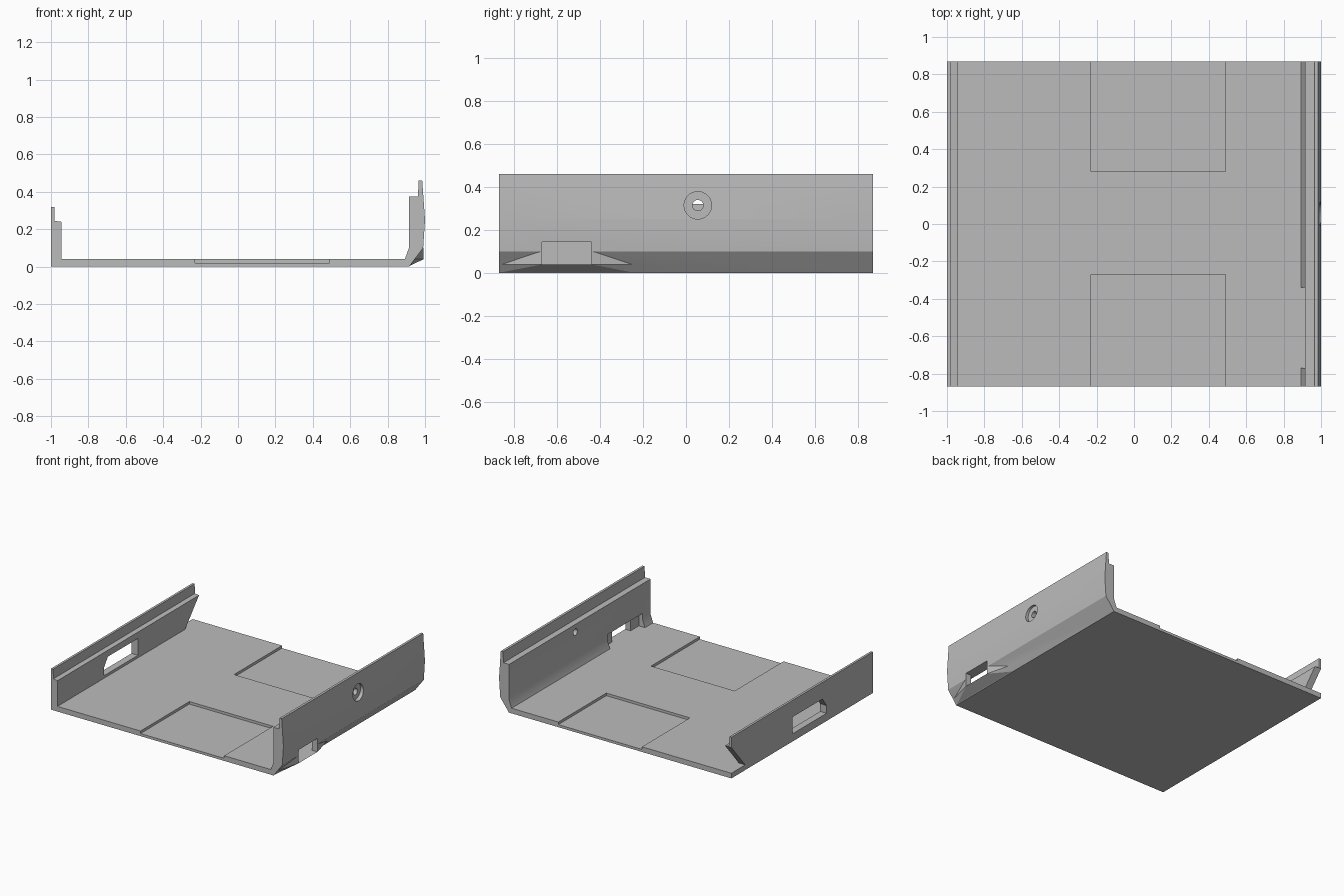
import bpy, bmesh, math
from mathutils import Matrix

cube = bpy.data.objects.get("Cube")
if cube:
    bpy.data.objects.remove(cube, do_unlink=True)

grey = bpy.data.materials.new("plain_grey")
grey.use_nodes = True
colour = (0.5, 0.5, 0.5, 1)
grey.diffuse_color = colour
grey.node_tree.nodes["Principled BSDF"].inputs["Base Color"].default_value = colour

HALF = 0.87          # half depth of the tray
FLOOR = 0.04         # floor thickness


def finish(name, bm):
    bmesh.ops.recalc_face_normals(bm, faces=bm.faces)
    mesh = bpy.data.meshes.new(name)
    bm.to_mesh(mesh)
    bm.free()
    obj = bpy.data.objects.new(name, mesh)
    bpy.context.collection.objects.link(obj)
    mesh.materials.append(grey)
    return obj


def extrude(name, points, axis, start, end):
    """Extrude a profile along y (points are x, z) or along x (points are y, z)."""
    bm = bmesh.new()
    place = (lambda a, b: (a, start, b)) if axis == "y" else (lambda a, b: (start, a, b))
    face = bm.faces.new([bm.verts.new(place(a, b)) for a, b in points])
    grown = bmesh.ops.extrude_face_region(bm, geom=[face])["geom"]
    shift = (0, end - start, 0) if axis == "y" else (end - start, 0, 0)
    bmesh.ops.translate(bm, vec=shift, verts=[v for v in grown if isinstance(v, bmesh.types.BMVert)])
    return finish(name, bm)


def box(name, x0, x1, y0, y1, z0, z1):
    return extrude(name, [(x0, z0), (x1, z0), (x1, z1), (x0, z1)], "y", y0, y1)


def rod(name, radius, x0, x1, y, z):
    bm = bmesh.new()
    spin = Matrix.Translation(((x0 + x1) / 2, y, z)) @ Matrix.Rotation(math.pi / 2, 4, "Y")
    bmesh.ops.create_cone(bm, cap_ends=True, segments=32, radius1=radius,
                          radius2=radius, depth=x1 - x0, matrix=spin)
    return finish(name, bm)


def combine(target, tool, operation):
    mod = target.modifiers.new(operation, "BOOLEAN")
    mod.operation, mod.solver, mod.object = operation, "EXACT", tool
    graph = bpy.context.evaluated_depsgraph_get()
    mesh = bpy.data.meshes.new_from_object(target.evaluated_get(graph))
    target.modifiers.clear()
    target.data = mesh
    bpy.data.objects.remove(tool, do_unlink=True)


# Tray shell: floor, low stepped left wall, tall chamfered right wall
section = [(-1, 0), (0.915, 0), (0.99, 0.1), (1, 0.25), (0.985, 0.46), (0.966, 0.46),
           (0.962, 0.375), (0.914, 0.375), (0.914, 0.1), (0.892, FLOOR),
           (-0.945, FLOOR), (-0.945, 0.24), (-0.98, 0.245), (-0.982, 0.32), (-1, 0.32)]
shell = extrude("tray_shell", section, "y", -HALF, HALF)

# Tapered swelling on the outside of the lower right edge
bm = bmesh.new()
mid, outer, inner = -0.555, 0.315, 0.115
for side in (-1, 1):
    far, near = mid + side * (outer - 0.001), mid + side * inner
    for x, y, z in ((0.912, far, 0.001), (0.942, far, FLOOR), (0.93, far, FLOOR),
                    (0.992, near, FLOOR), (0.992, near, 0.102), (0.93, near, 0.1)):
        bm.verts.new((x, y, z))
bmesh.ops.convex_hull(bm, input=bm.verts)
combine(shell, finish("clip_swelling", bm), "UNION")

cutters = [
    # Shallow floor recesses, open at front and back
    box("front_recess", -0.23, 0.49, -1, -0.27, 0.02, 0.2),
    box("back_recess", -0.23, 0.49, 0.28, 1, 0.02, 0.2),
    # Clip pocket inside the right wall and its window
    box("clip_pocket", 0.85, 0.945, -0.77, -0.34, FLOOR, 0.145),
    box("clip_window", 0.85, 1.1, mid - inner, mid + inner, FLOOR, 0.145),
    # Screw hole with counterbore
    rod("screw_hole", 0.025, 0.85, 1.1, 0.055, 0.315),
    rod("screw_counterbore", 0.064, 0.972, 1.1, 0.055, 0.315),
    # Left wall window and slanted notch at its back end
    extrude("left_window", [(-0.3, 0.06), (0.12, 0.06), (0.12, 0.19), (-0.25, 0.19), (-0.3, 0.12)],
            "x", -1.1, -0.9),
    extrude("left_notch", [(0.7, FLOOR), (0.9, FLOOR), (0.9, 0.24), (HALF, 0.24)],
            "x", -1.1, -0.9),
]
for cutter in cutters:
    combine(shell, cutter, "DIFFERENCE")

# Smooth only the gentle curves
bpy.ops.object.select_all(action="DESELECT")
shell.select_set(True)
bpy.context.view_layer.objects.active = shell
bpy.ops.object.shade_smooth_by_angle(angle=math.radians(25))
